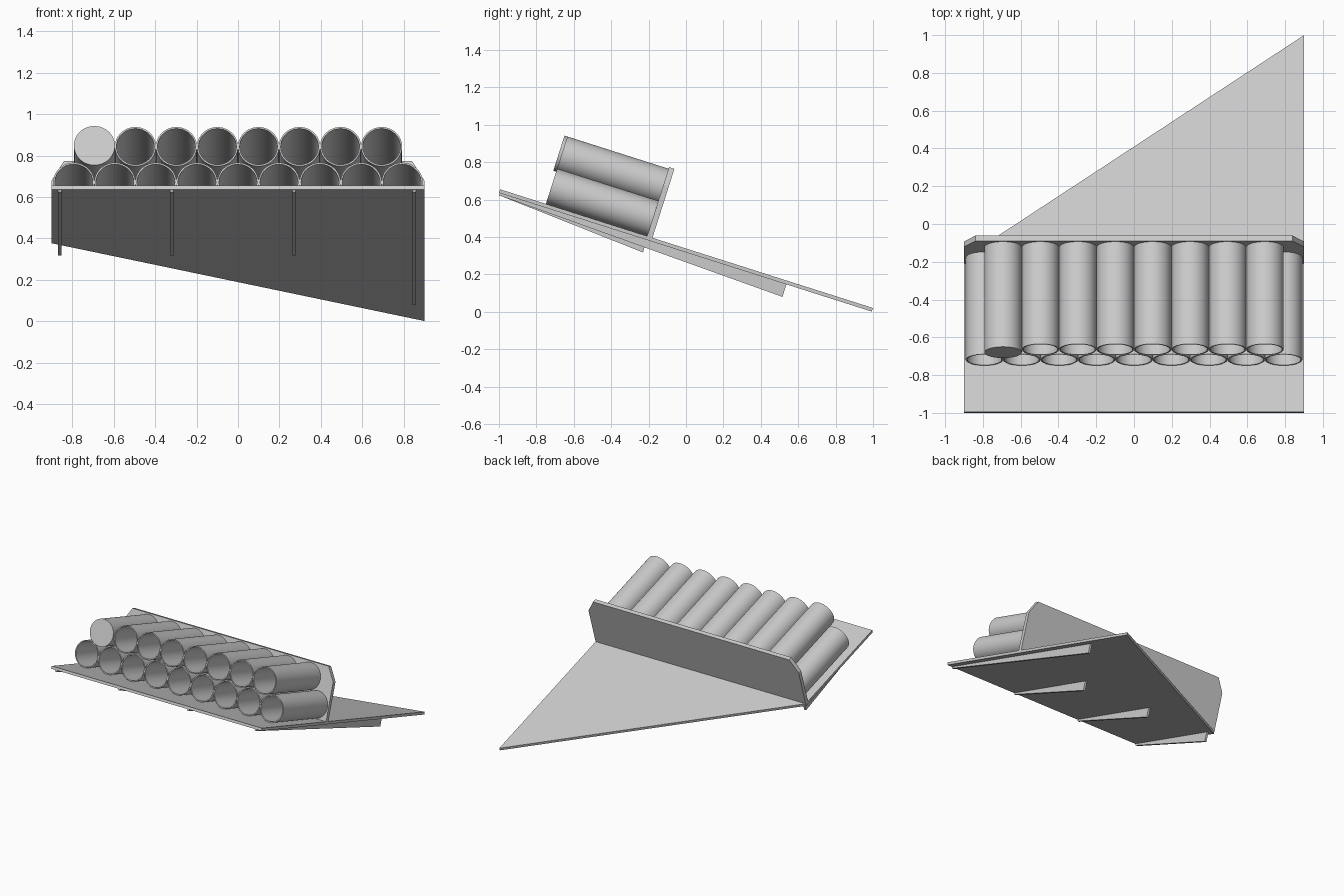
import bpy, bmesh, math
from mathutils import Matrix

if "Cube" in bpy.data.objects:
    bpy.data.objects.remove(bpy.data.objects["Cube"])

# Everything is built in deck space: x across, u down the slope, n out of the deck
TILT = Matrix.Translation((0, -0.994, 0.655)) @ Matrix.Rotation(math.radians(-17.66), 4, 'X')


def finish(name, bm, smooth=False):
    bmesh.ops.recalc_face_normals(bm, faces=bm.faces[:])
    mesh = bpy.data.meshes.new(name)
    bm.to_mesh(mesh)
    bm.free()
    ob = bpy.data.objects.new(name, mesh)
    ob.matrix_world = TILT
    bpy.context.collection.objects.link(ob)
    if smooth:
        bpy.ops.object.select_all(action='DESELECT')
        ob.select_set(True)
        bpy.context.view_layer.objects.active = ob
        bpy.ops.object.shade_smooth_by_angle(angle=math.radians(30))
    return ob


def prism(name, outline, push):
    """Extrude a closed outline of (x, u, n) points along a vector."""
    bm = bmesh.new()
    face = bm.faces.new([bm.verts.new(p) for p in outline])
    ext = bmesh.ops.extrude_face_region(bm, geom=[face])
    bmesh.ops.translate(bm, vec=push, verts=[v for v in ext['geom'] if isinstance(v, bmesh.types.BMVert)])
    return finish(name, bm)


def lathe(name, x, n, profile, segs=48):
    """Sweep a closed (radius, u) profile round an axis running down the slope."""
    bm = bmesh.new()
    rings = []
    for r, u in profile:
        rings.append([bm.verts.new((x + r * math.cos(a), u, n + r * math.sin(a)))
                      for a in (2 * math.pi * i / segs for i in range(segs))])
    for a, b in zip(rings, rings[1:] + rings[:1]):
        for i in range(segs):
            j = (i + 1) % segs
            bm.faces.new((a[i], a[j], b[j], b[i]))
    return finish(name, bm, True)


R, WALL, PITCH = 0.099, 0.008, 0.198
U_FRONT, U_STOP = 0.257, 0.825

# Sloping deck with a slanted rear edge
prism("deck", [(-0.9, 0, 0), (0.9, 0, 0), (0.9, 2.092, 0), (-0.9, 0.854, 0)], (0, 0, -0.02))

# Stop board with chamfered top corners
prism("stop_board", [(-0.9, U_STOP, 0), (0.9, U_STOP, 0), (0.9, U_STOP, 0.287), (0.84, U_STOP, 0.387),
                     (-0.84, U_STOP, 0.387), (-0.9, U_STOP, 0.287)], (0, 0.03, 0))

# Tapered ribs under the deck
for k, (x, end) in enumerate([(-0.86, 0.83), (-0.32, 0.83), (0.27, 0.83), (0.85, 1.613)]):
    prism(f"rib_{k + 1}", [(x - 0.008, 0.005, -0.02), (x - 0.008, end, -0.02),
                           (x - 0.008, end, -0.09), (x - 0.008, 0.005, -0.032)], (0.016, 0, 0))

# Two stacked rows of open tubes
profile = [(R, U_FRONT), (R, U_STOP), (R - WALL, U_STOP), (R - WALL, U_FRONT)]
for row, count, n in (("lower", 9, R), ("upper", 8, 0.279)):
    for i in range(count):
        lathe(f"{row}_tube_{i + 1}", (i - (count - 1) / 2) * PITCH, n, profile)

# Lid on the first upper tube
bm = bmesh.new()
bmesh.ops.create_cone(bm, cap_ends=True, segments=48, radius1=R, radius2=R, depth=0.016,
                      matrix=Matrix.Translation((-3.5 * PITCH, U_FRONT - 0.008, 0.279))
                      @ Matrix.Rotation(math.pi / 2, 4, 'X'))
finish("tube_lid", bm, True)
